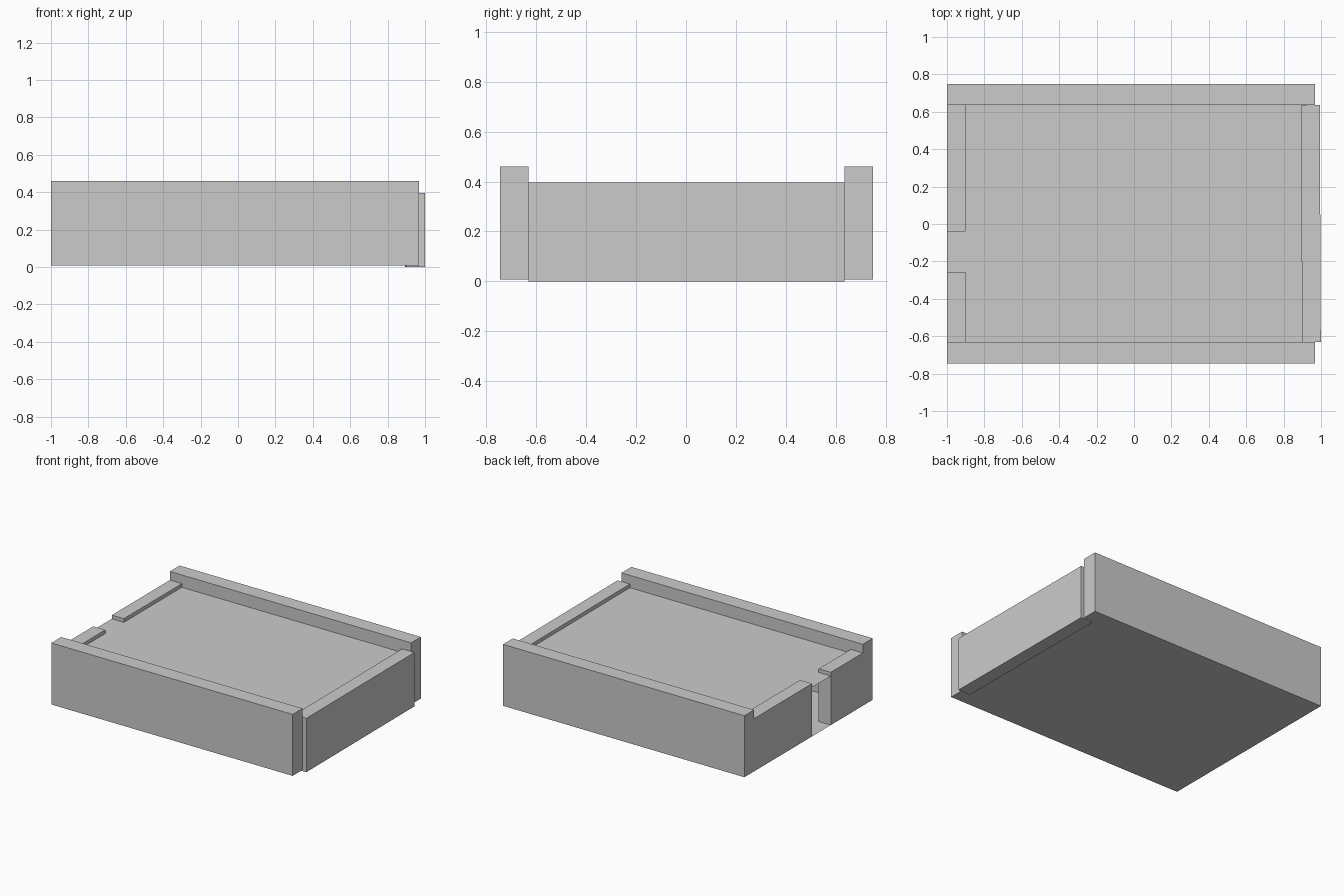
import bpy, bmesh
from math import radians

if "Cube" in bpy.data.objects:
    bpy.data.objects.remove(bpy.data.objects["Cube"])

def box(name, x0, x1, y0, y1, z0, z1, turn=0.0):
    """Axis-aligned box given by its limits, optionally turned about z."""
    bm = bmesh.new()
    bmesh.ops.create_cube(bm, size=1)
    bmesh.ops.scale(bm, vec=(x1 - x0, y1 - y0, z1 - z0), verts=bm.verts)
    return finish(name, bm, ((x0 + x1) / 2, (y0 + y1) / 2, (z0 + z1) / 2), turn)

def sheet(name, x0, x1, y0, y1, z):
    """Single flat horizontal sheet."""
    bm = bmesh.new()
    bmesh.ops.create_grid(bm, x_segments=1, y_segments=1, size=0.5)
    bmesh.ops.scale(bm, vec=(x1 - x0, y1 - y0, 1), verts=bm.verts)
    return finish(name, bm, ((x0 + x1) / 2, (y0 + y1) / 2, z))

def finish(name, bm, loc, turn=0.0):
    mesh = bpy.data.meshes.new(name)
    bm.to_mesh(mesh)
    bm.free()
    ob = bpy.data.objects.new(name, mesh)
    ob.location = loc
    ob.rotation_euler.z = turn
    bpy.context.collection.objects.link(ob)
    return ob

# Tall long walls at front and back
for name, y0, y1 in (("front_wall", -0.745, -0.63), ("back_wall", 0.635, 0.748)):
    box(name, -1.0, 0.967, y0, y1, 0.008, 0.461)

# Left wall in two pieces, leaving a doorway
for name, y0, y1 in (("left_wall_front", -0.63, -0.257), ("left_wall_back", -0.04, 0.635)):
    box(name, -1.0, -0.902, y0, y1, 0.008, 0.397)

# Right wall, very slightly askew
box("right_wall", 0.896, 0.996, -0.631, 0.635, 0.0, 0.397, radians(0.25))

# Floor and roof sheets running under and through the walls
sheet("floor", -1.0, 0.967, -0.745, 0.748, 0.008)
sheet("roof", -1.0, 0.967, -0.745, 0.748, 0.37)
